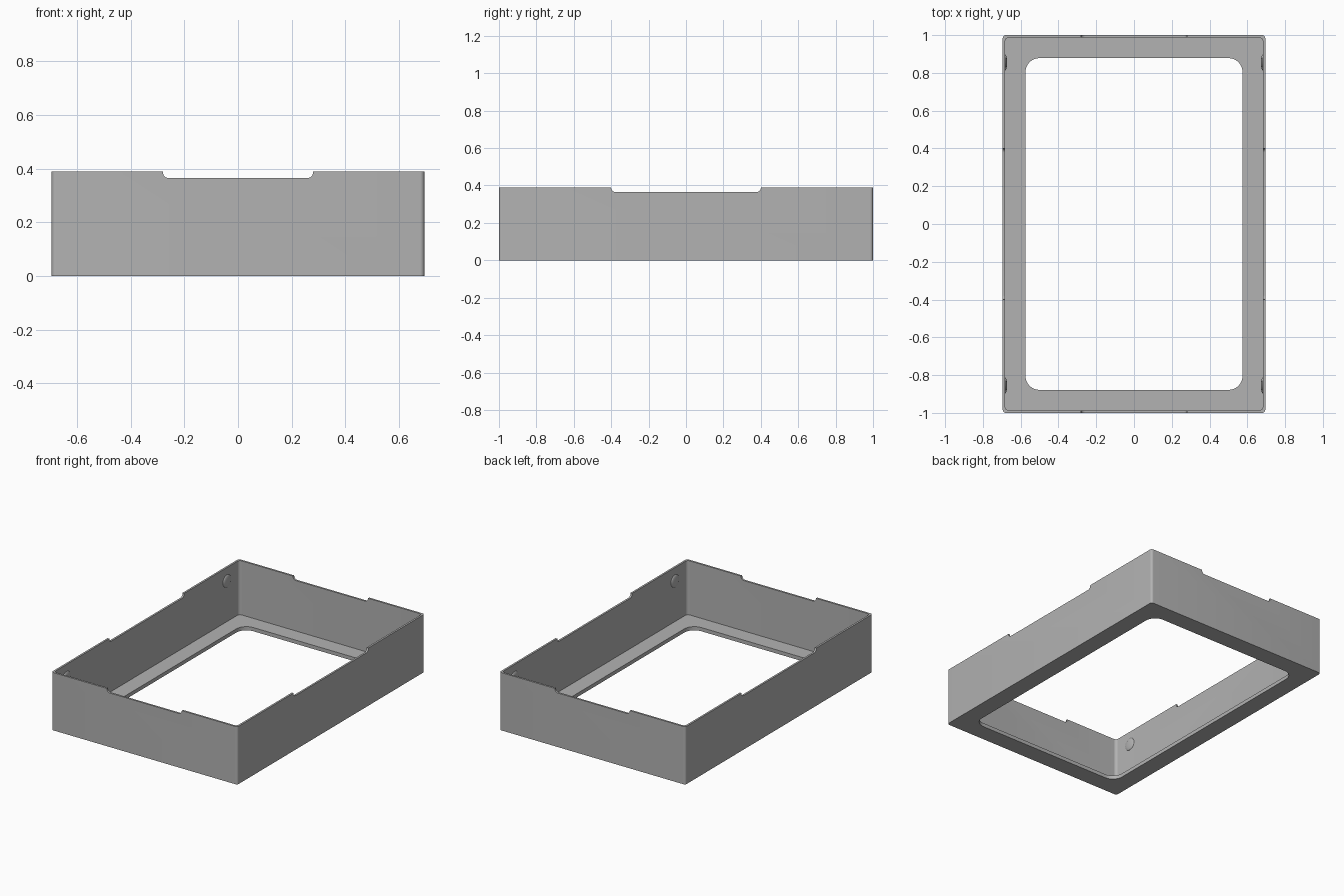
import bpy, bmesh
from math import cos, sin, pi
from mathutils import Matrix

if "Cube" in bpy.data.objects:
    bpy.data.objects.remove(bpy.data.objects["Cube"], do_unlink=True)

W, L, H = 0.695, 1.0, 0.39      # half width, half length, height
WALL, FLOOR = 0.013, 0.025
NOTCH_Z = 0.365

grey = bpy.data.materials.new("plain grey")
grey.use_nodes = True
colour = (0.448, 0.448, 0.448, 1)
grey.diffuse_color = colour
grey.node_tree.nodes["Principled BSDF"].inputs["Base Color"].default_value = colour


def make_object(name, bm):
    bmesh.ops.recalc_face_normals(bm, faces=bm.faces)
    mesh = bpy.data.meshes.new(name)
    bm.to_mesh(mesh)
    bm.free()
    obj = bpy.data.objects.new(name, mesh)
    mesh.materials.append(grey)
    bpy.context.collection.objects.link(obj)
    return obj


def rounded_prism(name, a, b, radius, z0, z1, steps=8, turn=None):
    """Rounded rectangle of half sizes a, b extruded from z0 to z1."""
    bm = bmesh.new()
    ring = []
    for k, (sx, sy) in enumerate([(1, 1), (-1, 1), (-1, -1), (1, -1)]):
        for i in range(steps + 1):
            t = (k + i / steps) * pi / 2
            ring.append(bm.verts.new((sx * (a - radius) + radius * cos(t),
                                      sy * (b - radius) + radius * sin(t), z0)))
    face = bm.faces.new(ring)
    top = bmesh.ops.extrude_face_region(bm, geom=[face])["geom"]
    bmesh.ops.translate(bm, vec=(0, 0, z1 - z0),
                        verts=[v for v in top if isinstance(v, bmesh.types.BMVert)])
    if turn:
        bm.transform(turn)
    return make_object(name, bm)


# Frame body, cut by the cavity, the floor opening and the rim notches
frame = rounded_prism("frame", W, L, 0.016, 0, H)
lift = Matrix.Translation((0, 0, NOTCH_Z + 0.1))
stand = Matrix.Rotation(pi / 2, 4, "X")
quarter = Matrix.Rotation(pi / 2, 4, "Z")
cutters = [
    rounded_prism("cavity_cutter", W - WALL, L - WALL, 0.02, FLOOR, 1),
    rounded_prism("opening_cutter", 0.575, 0.878, 0.075, -1, 0.2, 12),
    rounded_prism("end_notch_cutter", 0.28, 0.1, 0.022, -2, 2, 6, lift @ stand),
    rounded_prism("side_notch_cutter", 0.4, 0.1, 0.022, -2, 2, 6, lift @ quarter @ stand),
]
bpy.context.view_layer.objects.active = frame
for cutter in cutters:
    cut = frame.modifiers.new(cutter.name, "BOOLEAN")
    cut.operation = "DIFFERENCE"
    cut.solver = "EXACT"
    cut.object = cutter
    bpy.ops.object.modifier_apply(modifier=cut.name)
for cutter in cutters:
    bpy.data.objects.remove(cutter, do_unlink=True)

# Shallow round snap bumps on the inside of the long walls
bumps = []
for sx, side in ((1, "left"), (-1, "right")):
    for sy, end in ((-1, "front"), (1, "back")):
        bm = bmesh.new()
        bmesh.ops.create_uvsphere(bm, u_segments=24, v_segments=16, radius=1)
        bm.transform(Matrix.Translation((sx * (W - WALL), sy * 0.855, 0.30))
                     @ Matrix.Diagonal((0.01, 0.042, 0.042, 1)))
        bumps.append(make_object(f"snap_bump_{end}_{side}", bm))

# Smooth the rounded corners, keep the edges crisp
bpy.ops.object.select_all(action="DESELECT")
for obj in [frame] + bumps:
    obj.select_set(True)
bpy.context.view_layer.objects.active = frame
bpy.ops.object.shade_smooth_by_angle(angle=pi / 6)
